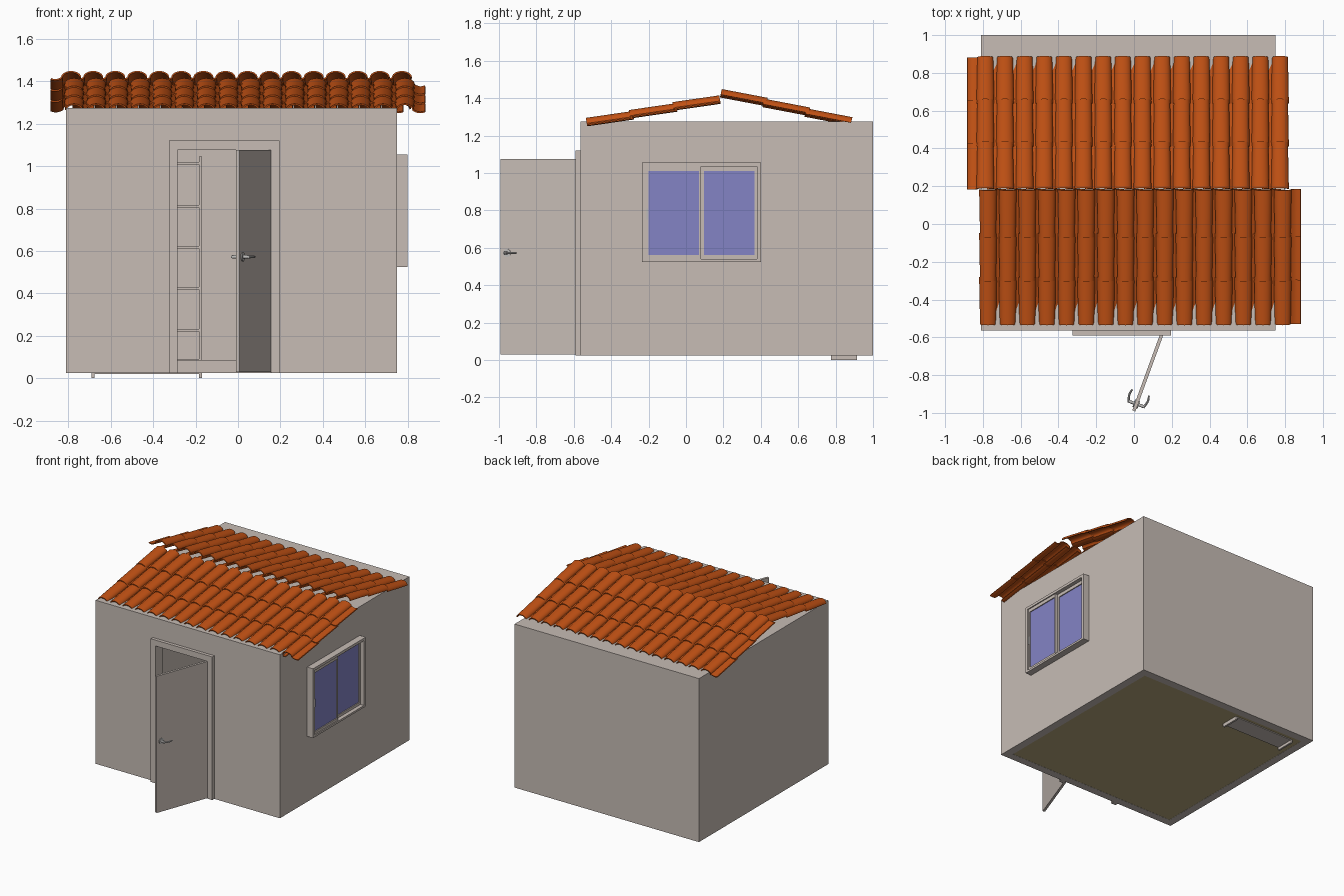
import bpy, bmesh, math
from mathutils import Matrix, Vector

if "Cube" in bpy.data.objects:
    bpy.data.objects.remove(bpy.data.objects["Cube"])


def material(name, rgb):
    m = bpy.data.materials.new(name)
    m.diffuse_color = (*rgb, 1)
    m.use_nodes = True
    m.node_tree.nodes["Principled BSDF"].inputs["Base Color"].default_value = m.diffuse_color
    return m


PLASTER = material("plaster", (0.57, 0.505, 0.462))
CLAY = material("clay_tile", (0.54, 0.083, 0.007))
GLASS = material("blue_glass", (0.23, 0.23, 0.56))
FLOOR = material("olive_floor", (0.46, 0.38, 0.20))
METAL = material("grey_metal", (0.50, 0.49, 0.48))


def finish(name, bm, mat):
    bmesh.ops.recalc_face_normals(bm, faces=bm.faces)
    me = bpy.data.meshes.new(name)
    bm.to_mesh(me)
    bm.free()
    ob = bpy.data.objects.new(name, me)
    me.materials.append(mat)
    bpy.context.collection.objects.link(ob)
    return ob


def add_box(bm, lo, hi):
    lo, hi = Vector(lo), Vector(hi)
    bmesh.ops.create_cube(bm, size=1, matrix=Matrix.Translation((lo + hi) / 2)
                          @ Matrix.Diagonal((*(hi - lo), 1)))


def boxes(name, mat, *pairs):
    bm = bmesh.new()
    for lo, hi in pairs:
        add_box(bm, lo, hi)
    return finish(name, bm, mat)


def ring(name, mat, outer, inner, to3d, d0, d1):
    """Rectangular frame; outer/inner = (u0, v0, u1, v1), extruded from d0 to d1."""
    bm = bmesh.new()
    corners = lambda r: [(r[0], r[1]), (r[2], r[1]), (r[2], r[3]), (r[0], r[3])]
    loops = [[bm.verts.new(to3d(u, v, d)) for u, v in corners(r)]
             for r, d in ((outer, d0), (outer, d1), (inner, d1), (inner, d0))]
    for k in range(4):
        a, b = loops[k], loops[(k + 1) % 4]
        for i in range(4):
            j = (i + 1) % 4
            bm.faces.new((a[i], a[j], b[j], b[i]))
    return finish(name, bm, mat)


def smooth(ob, angle=40):
    bpy.ops.object.select_all(action='DESELECT')
    ob.select_set(True)
    bpy.context.view_layer.objects.active = ob
    bpy.ops.object.shade_smooth_by_angle(angle=math.radians(angle))


# Walls: hollow box with a flat top, doorway and window opening
walls = boxes("walls", PLASTER, ((-0.81, -0.565, 0.025), (0.75, 1.0, 1.275)))
cutters = [
    boxes("room_cutter", PLASTER, ((-0.75, -0.505, -0.1), (0.69, 0.94, 1.225))),
    boxes("door_cutter", PLASTER, ((-0.285, -0.7, 0.085), (0.155, -0.45, 1.075))),
    boxes("window_cutter", PLASTER, ((0.6, -0.21, 0.55), (0.85, 0.375, 1.03))),
]
for c in cutters:
    c.hide_render = True
    mod = walls.modifiers.new(c.name, 'BOOLEAN')
    mod.operation, mod.object, mod.solver = 'DIFFERENCE', c, 'EXACT'
bpy.context.view_layer.update()
cut = bpy.data.meshes.new_from_object(
    walls.evaluated_get(bpy.context.evaluated_depsgraph_get()))
walls.modifiers.clear()
walls.data = cut
for c in cutters:
    bpy.data.objects.remove(c)

# Floor slab
boxes("floor", FLOOR, ((-0.75, -0.505, 0.026), (0.69, 0.94, 0.085)))

# Door frame: two jambs and a head
boxes("door_frame", PLASTER,
      ((-0.325, -0.59, 0.025), (-0.285, -0.56, 1.12)),
      ((0.155, -0.59, 0.025), (0.195, -0.56, 1.12)),
      ((-0.285, -0.59, 1.075), (0.155, -0.56, 1.12)))

# Open door, built along local +x from the hinge and swung outward
swing = (Matrix.Translation((0.148, -0.582, 0))
         @ Matrix.Rotation(math.atan2(-0.405, -0.148), 4, 'Z'))
door = boxes("door", PLASTER, ((0, -0.009, 0.03), (0.434, 0.009, 1.075)))
door.data.transform(swing)

# Door handles: rosette, spindle and curved lever on both faces
bm = bmesh.new()
for s in (-1, 1):
    for r, d0, d1 in ((0.021, 0.008, 0.014), (0.008, 0.012, 0.042)):
        bmesh.ops.create_cone(
            bm, cap_ends=True, segments=20, radius1=r, radius2=r, depth=d1 - d0,
            matrix=Matrix.Translation((0.395, s * (d0 + d1) / 2, 0.572))
            @ Matrix.Rotation(math.pi / 2, 4, 'X'))
    last = None
    for k in range(7):
        t = k / 6
        x, y = 0.402 - 0.072 * t, s * (0.04 + 0.012 * math.sin(math.pi * t * 0.8))
        rad = 0.007 - 0.002 * t
        loop = [bm.verts.new((x, y + rad * math.cos(a * math.pi / 4),
                              0.572 + rad * math.sin(a * math.pi / 4))) for a in range(8)]
        if last:
            for i in range(8):
                bm.faces.new((last[i], last[(i + 1) % 8], loop[(i + 1) % 8], loop[i]))
        else:
            bm.faces.new(loop)
        last = loop
    bm.faces.new(last)
bm.transform(swing)
smooth(finish("door_handles", bm, METAL))

# Sliding window on the right wall: casing, two sashes, two panes
on_right = lambda u, v, d: (d, u, v)
ring("window_casing", PLASTER, (-0.235, 0.525, 0.40, 1.055),
     (-0.215, 0.54, 0.38, 1.035), on_right, 0.69, 0.80)
for name, u0, u1, d in (("front", -0.215, 0.08, 0.772), ("back", 0.07, 0.38, 0.75)):
    pane = (-0.20, 0.56, 0.07, 1.01) if name == "front" else (0.095, 0.56, 0.365, 1.01)
    ring(name + "_sash", PLASTER, (u0, 0.54, u1, 1.035), pane, on_right, d, d + 0.02)
    boxes(name + "_window_pane", GLASS,
          ((d + 0.007, pane[0], pane[1]), (d + 0.013, pane[2], pane[3])))
boxes("window_latch", METAL, ((0.792, -0.211, 0.75), (0.797, -0.204, 0.81)))

# Shelf rack at the back: two side boards reaching through the floor, and shelves
shelves = [((-0.676, 0.775, z - 0.006), (-0.184, 0.915, z + 0.006))
           for z in (0.226, 0.425, 0.618, 0.811, 1.014)]
boxes("shelf_rack", PLASTER,
      ((-0.69, 0.775, 0), (-0.676, 0.915, 1.045)),
      ((-0.184, 0.775, 0), (-0.17, 0.915, 1.045)),
      ((-0.676, 0.775, 0.02), (-0.184, 0.915, 0.09)), *shelves)

# Roof tiles: a convex barrel followed by a shallow pan under the next barrel
PITCH, COLS, ROWS, THICK = 0.104, 16, 3, 0.007


def tile_profile(taper):
    pts = []
    for k in range(13):
        a = math.pi * (1 - k / 12)
        pts.append((0.047 + (0.047 - taper) * math.cos(a), 0.030 * math.sin(a)))
    x0 = pts[-1][0]
    for k in range(1, 7):
        t = k / 6
        pts.append((x0 + (0.141 - x0) * t, -0.009 * math.sin(math.pi * t * 0.85)))
    # offset along the normals for the underside
    under = []
    for i, p in enumerate(pts):
        a, b = pts[max(i - 1, 0)], pts[min(i + 1, len(pts) - 1)]
        dx, dz = b[0] - a[0], b[1] - a[1]
        n = math.hypot(dx, dz)
        under.append((p[0] + dz / n * THICK, p[1] - dx / n * THICK))
    return pts + under[::-1]


def roof_slope(name, x_start, low, high, flip):
    """low/high = (y, z) of the tile base line at the eave and at the ridge."""
    bm = bmesh.new()
    run = Vector((0, abs(high[0] - low[0]), high[1] - low[1]))
    length, along = run.length, run.normalized()
    up = Vector((0, -along.z, along.y))
    step = (length - 0.018) / ROWS
    for r in range(ROWS):
        ends = ((r * step, 0.004, 0.005), (r * step + step + 0.018, -0.005, 0.0))
        for c in range(COLS):
            rings = []
            for dist, lift, taper in ends:
                rings.append([bm.verts.new(Vector((x_start + c * PITCH + x, 0, 0))
                                           + along * dist + up * (z + lift))
                              for x, z in tile_profile(taper)])
            a, b = rings
            n = len(a)
            for i in range(n):
                j = (i + 1) % n
                bm.faces.new((a[i], a[j], b[j], b[i]))
            for q in rings:  # end caps as a strip of quads
                for i in range(n // 2 - 1):
                    bm.faces.new((q[i], q[i + 1], q[n - 2 - i], q[n - 1 - i]))
    if flip:
        bm.transform(Matrix.Rotation(math.pi, 4, 'Z'))
    bm.transform(Matrix.Translation((0, low[0], low[1])))
    smooth(finish(name, bm, CLAY))


roof_slope("front_roof_tiles", -0.82, (-0.53, 1.261), (0.182, 1.39), False)
roof_slope("back_roof_tiles", -0.82, (0.882, 1.265), (0.186, 1.424), True)
